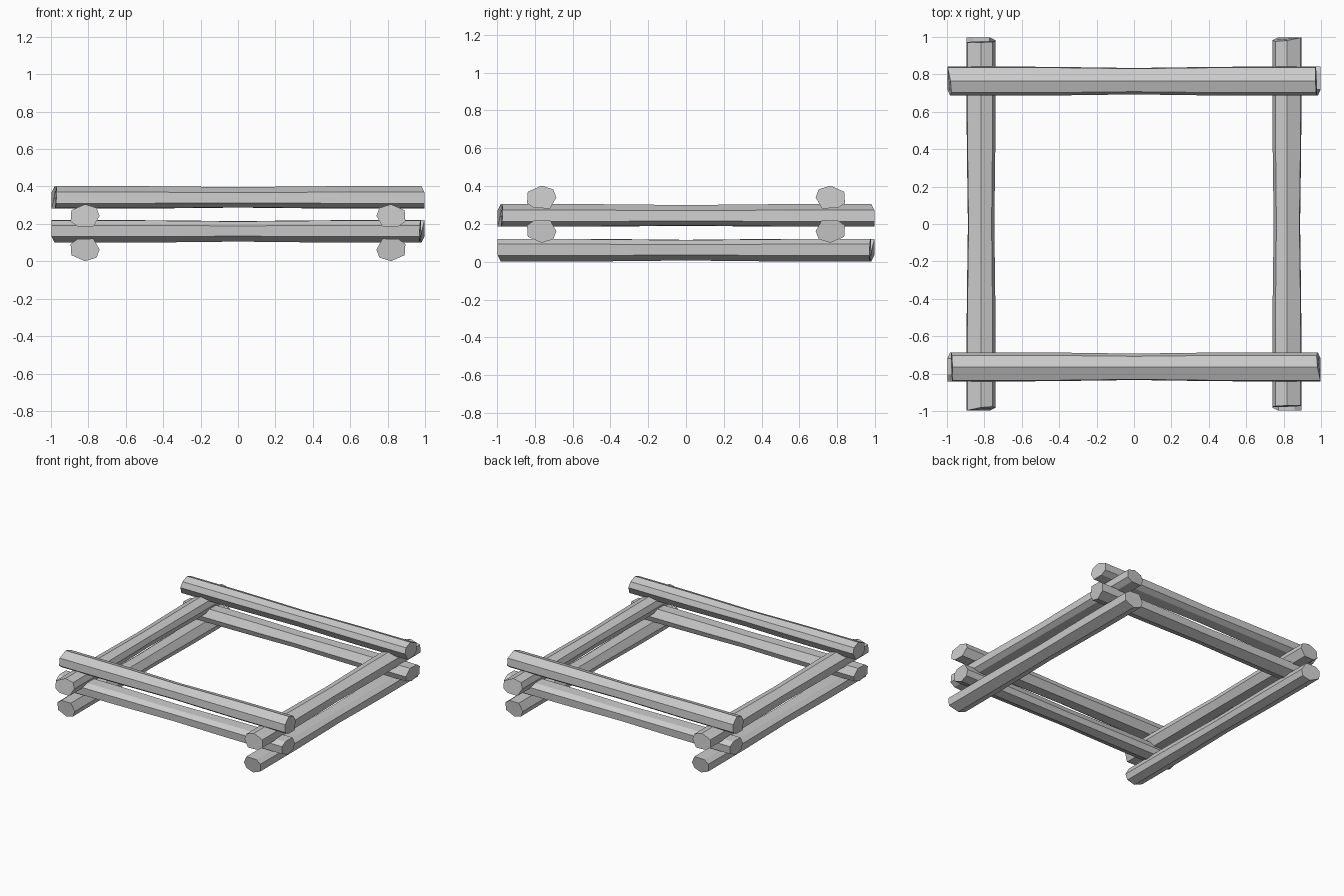
import bpy, bmesh
from math import pi
from mathutils import Matrix

if "Cube" in bpy.data.objects:
    bpy.data.objects.remove(bpy.data.objects["Cube"])

# Seven-sided log section: (toward the frame's inside, up)
PROFILE = [(0, .062), (.062, .043), (.078, 0), (.045, -.058),
           (-.04, -.056), (-.077, -.03), (-.073, .03)]
# Stations along the log with thickness, pinched in the middle
STATIONS = [(-1, 1), (-.55, 1), (-.3, .965), (0, .91), (.3, .965), (.55, 1), (1, 1)]


def make_log_mesh():
    bm = bmesh.new()
    rings = []
    for s, k in STATIONS:
        ring = []
        for v, w in PROFILE:
            x = s
            if s == 1:        # roughly chopped long end
                x = min(.998, .993 - .13 * v - .2 * w)
            elif s == -1:     # nearly square short end
                x = -.974 + .06 * w - .04 * v
            ring.append(bm.verts.new((x, v * k, w * k)))
        rings.append(ring)
    n = len(PROFILE)
    for a, b in zip(rings, rings[1:]):
        for i in range(n):
            j = (i + 1) % n
            bm.faces.new((a[i], a[j], b[j], b[i]))
    bm.faces.new(rings[0])
    bm.faces.new(rings[-1])
    bmesh.ops.recalc_face_normals(bm, faces=bm.faces[:])
    mesh = bpy.data.meshes.new("log")
    bm.to_mesh(mesh)
    bm.free()
    return mesh


log_mesh = make_log_mesh()

# Layers from the ground up: height, distance from centre, turn, upside down, names
LAYERS = [
    (.063, .818, pi / 2, True, ("bottom_right_log", "bottom_left_log")),
    (.162, .764, 0, True, ("lower_front_log", "lower_back_log")),
    (.243, .818, pi / 2, False, ("upper_right_log", "upper_left_log")),
    (.340, .764, 0, False, ("top_front_log", "top_back_log")),
]
for z, dist, turn, flipped, names in LAYERS:
    for k, name in enumerate(names):
        log = bpy.data.objects.new(name, log_mesh)
        bpy.context.collection.objects.link(log)
        log.matrix_world = (Matrix.Rotation(turn + k * pi, 4, 'Z')
                            @ Matrix.Translation((0, -dist, z))
                            @ Matrix.Rotation(pi if flipped else 0, 4, 'Y'))
